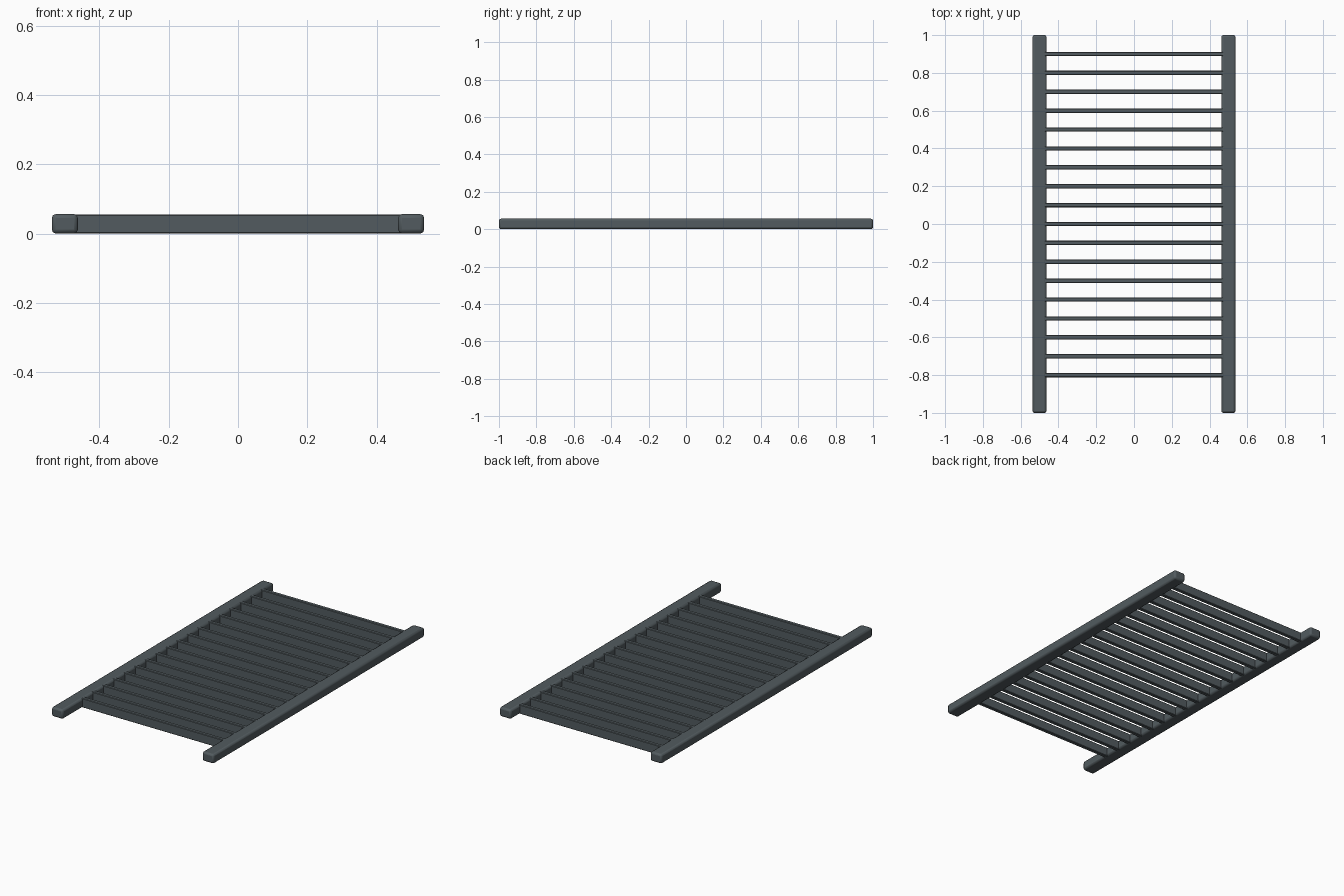
import bpy

if "Cube" in bpy.data.objects:
    bpy.data.objects.remove(bpy.data.objects["Cube"])

slate = bpy.data.materials.new("dark_slate")
slate.diffuse_color = (0.085, 0.105, 0.115, 1)
slate.use_nodes = True
slate.node_tree.nodes["Principled BSDF"].inputs["Base Color"].default_value = slate.diffuse_color
H = 0.056  # overall height


def bar(name, loc, size, bevel, segments):
    bpy.ops.mesh.primitive_cube_add(size=1, location=loc)
    ob = bpy.context.object
    ob.name = name
    ob.scale = size
    bpy.ops.object.transform_apply(location=False, rotation=False, scale=True)
    ob.data.materials.append(slate)
    mod = ob.modifiers.new("rounded_edges", 'BEVEL')
    mod.width = bevel
    mod.segments = segments
    return ob


# Two long side rails with softened edges
for side, x in (("left", -0.5), ("right", 0.5)):
    bar(side + "_rail", (x, 0, H / 2), (0.075, 2, H), 0.011, 2)
    bpy.ops.object.shade_smooth_by_angle()

# Upright slats between the rails, one every 0.1 from y = -0.8 to 0.9
for i in range(18):
    bar("slat_%02d" % (i + 1), (0, -0.8 + 0.1 * i, H / 2), (0.95, 0.023, H - 0.001), 0.003, 1)
